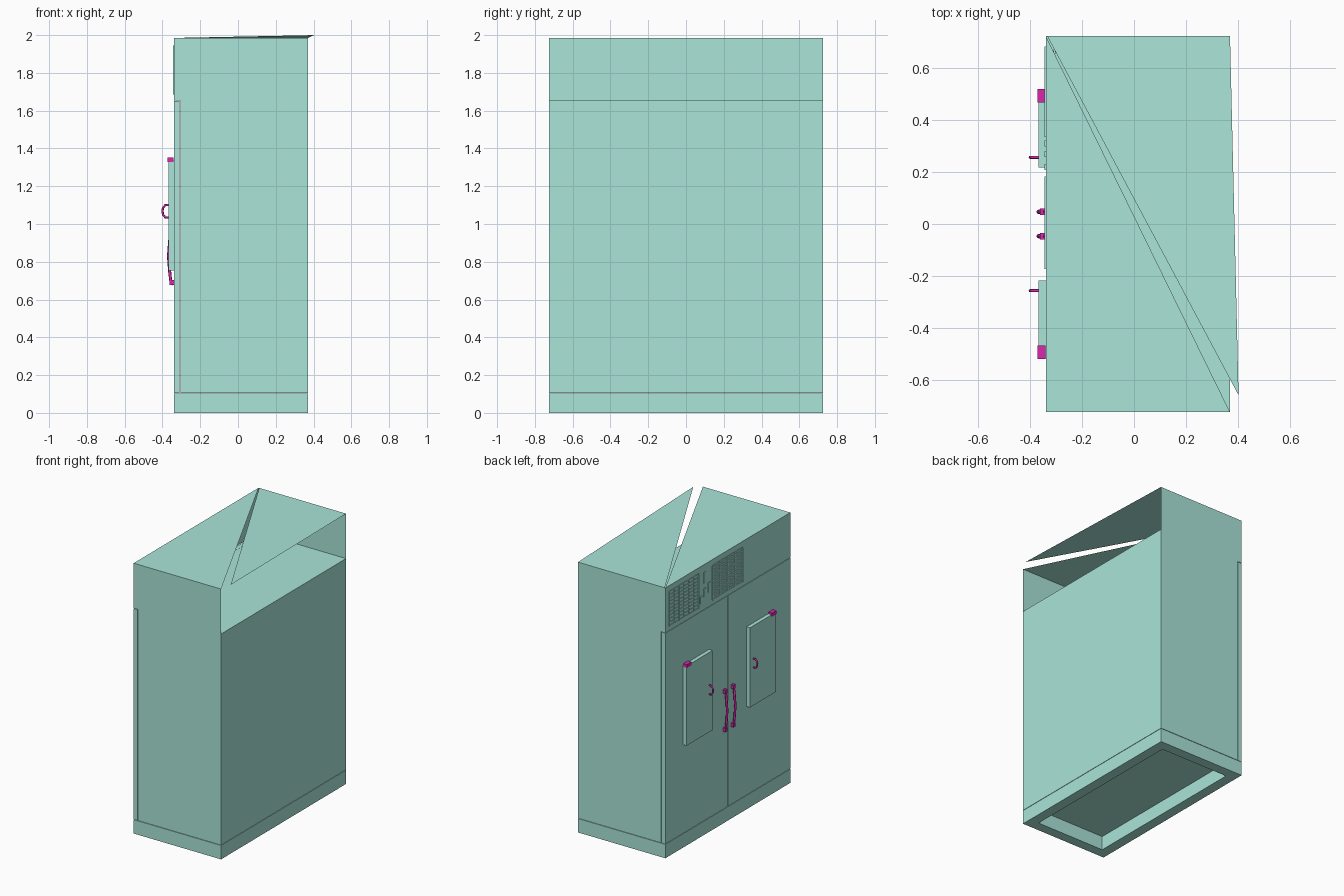
import bpy, bmesh
from mathutils import Vector

if "Cube" in bpy.data.objects:
    bpy.data.objects.remove(bpy.data.objects["Cube"])

def material(name, colour):
    m = bpy.data.materials.new(name)
    m.diffuse_color = colour
    m.use_nodes = True
    m.node_tree.nodes["Principled BSDF"].inputs["Base Color"].default_value = m.diffuse_color
    return m

TEAL = material("teal_paint", (0.40, 0.78, 0.69, 1))
PINK = material("magenta_metal", (0.72, 0.02, 0.42, 1))
X0, X1, Y, BASE, BODY, TOP = -0.34, 0.37, 0.725, 0.105, 1.655, 1.985

def add_object(name, bm, mat):
    me = bpy.data.meshes.new(name)
    bm.to_mesh(me)
    bm.free()
    me.materials.append(mat)
    ob = bpy.data.objects.new(name, me)
    bpy.context.collection.objects.link(ob)
    return ob

def add_box(bm, lo, hi):
    lo, hi = Vector(lo), Vector(hi)
    for v in bmesh.ops.create_cube(bm, size=1)["verts"]:
        v.co = Vector([(lo[i] + hi[i]) / 2 + v.co[i] * (hi[i] - lo[i]) for i in range(3)])

def box(name, lo, hi, mat=TEAL):
    bm = bmesh.new()
    add_box(bm, lo, hi)
    return add_object(name, bm, mat)

def sheet(name, polygons):
    bm = bmesh.new()
    for poly in polygons:
        bm.faces.new([bm.verts.new(p) for p in poly])
    bmesh.ops.remove_doubles(bm, verts=bm.verts, dist=1e-4)
    return add_object(name, bm, TEAL)

# Base plinth: open rectangular frame
def frame_loop(bm, inset, z):
    return [bm.verts.new((x, y, z)) for x, y in (
        (X0 + inset, -Y + inset), (X1 - inset, -Y + inset),
        (X1 - inset, Y - inset), (X0 + inset, Y - inset))]

bm = bmesh.new()
loops = [frame_loop(bm, i, z) for i, z in ((0, 0), (0, BASE - 0.003), (0.075, BASE - 0.003), (0.075, 0))]
for k in range(4):
    a, b = loops[k], loops[(k + 1) % 4]
    for j in range(4):
        bm.faces.new((a[j], a[(j + 1) % 4], b[(j + 1) % 4], b[j]))
bmesh.ops.recalc_face_normals(bm, faces=bm.faces)
add_object("plinth", bm, TEAL)

# Main cabinet
box("cabinet_body", (-0.305, -Y, BASE), (X1, Y, BODY))

# Head housing: three walls, open at the rear, with a split lid
def wall(a, b):
    return [(*a, BODY), (*b, BODY), (*b, TOP), (*a, TOP)]
corner = [(X1, Y), (X0, Y), (X0, -Y), (X1, -Y)]
sheet("head_walls", [wall(corner[i], corner[i + 1]) for i in range(3)])
sheet("lid_front", [[(X0, -Y, TOP), (X1, -Y, TOP), (X0, Y, TOP)]])
sheet("lid_rear", [[(X1, Y, TOP), (X0 + 0.005, Y, TOP), (0.403, -0.66, 2.0)]])

# Round bar bent along a few points
def bar(name, points, radius):
    cu = bpy.data.curves.new(name, 'CURVE')
    cu.dimensions = '3D'
    cu.bevel_depth = radius
    cu.bevel_resolution = 2
    cu.use_fill_caps = True
    sp = cu.splines.new('POLY')
    sp.points.add(len(points) - 1)
    for p, co in zip(sp.points, points):
        p.co = (*co, 1)
    cu.materials.append(PINK)
    bpy.context.collection.objects.link(bpy.data.objects.new(name, cu))

# Doors, raised hatches and their handles, mirrored in y
for s, side in ((1, "left"), (-1, "right")):
    def mbox(name, x0, x1, y0, y1, z0, z1, mat=TEAL):
        ya, yb = sorted((s * y0, s * y1))
        return box(side + name, (x0, ya, z0), (x1, yb, z1), mat)
    mbox("_door", X0, -0.309, 0.002, Y, BASE, BODY - 0.003)
    mbox("_hatch", -0.368, X0, 0.217, 0.518, 0.755, 1.34)
    mbox("_hatch_hinge", -0.372, -0.342, 0.468, 0.52, 1.328, 1.352, PINK)
    # Long bowed door handle with end mounts
    y = s * 0.047
    bar(side + "_door_handle", [(-0.343, y, 0.68), (-0.355, y, 0.69), (-0.362, y, 0.75),
        (-0.368, y, 0.83), (-0.362, y, 0.91), (-0.355, y, 0.97), (-0.343, y, 0.98)], 0.008)
    for z in (0.69, 0.97):
        mbox("_handle_mount", -0.362, X0, 0.035, 0.059, z - 0.014, z + 0.014, PINK)
    # Small hatch handle
    y = s * 0.257
    bar(side + "_hatch_handle", [(-0.369, y, 1.035), (-0.385, y, 1.035), (-0.397, y, 1.05),
        (-0.400, y, 1.068), (-0.397, y, 1.086), (-0.385, y, 1.10), (-0.369, y, 1.10)], 0.006)

# Ventilation grilles on the head
def grille(name, y0, y1, z0, z1, slats, posts):
    bm = bmesh.new()
    xa, xb = X0 - 0.004, X0
    for i in range(slats + 1):
        z = z0 + (z1 - z0) * i / slats
        add_box(bm, (xa, y0, z - 0.004), (xb, y1, z + 0.004))
    for i in range(posts + 1):
        y = y0 + (y1 - y0) * i / posts
        add_box(bm, (xa - 0.001, y - 0.004, z0), (xb, y + 0.004, z1))
    add_object(name, bm, TEAL)

grille("wide_grille", 0.34, 0.68, 1.69, 1.94, 10, 6)
grille("fine_grille", -0.17, 0.18, 1.69, 1.94, 16, 4)

# Control strip between the grilles
for y, z, h in ((0.27, 1.89, 0.04), (0.27, 1.78, 0.03), (0.22, 1.80, 0.035), (0.31, 1.74, 0.025)):
    box("control_switch", (X0 - 0.005, y - 0.012, z - h), (X0, y + 0.012, z + h))
